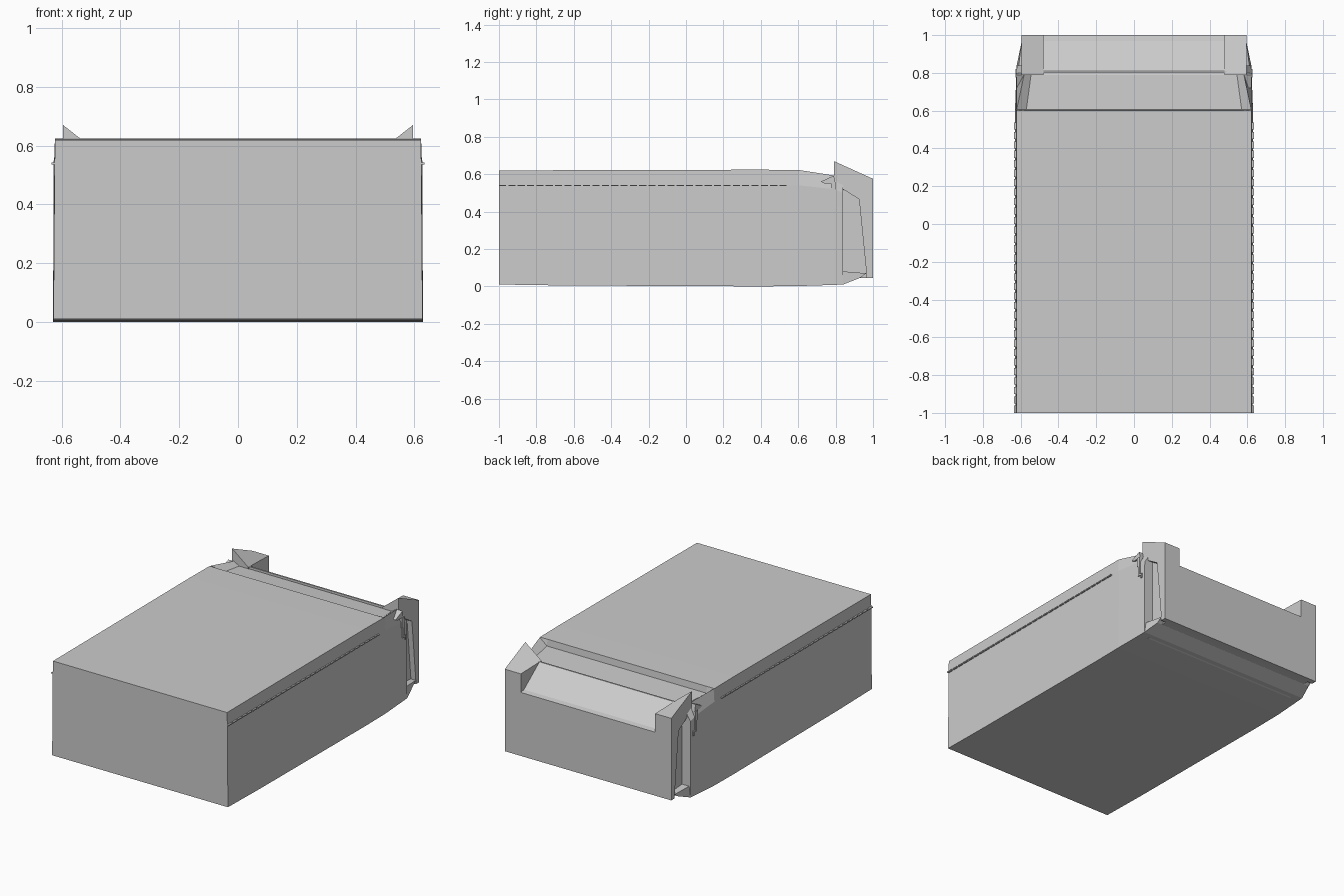
import bpy, bmesh

if "Cube" in bpy.data.objects:
    bpy.data.objects.remove(bpy.data.objects["Cube"])

def make(name, verts, faces):
    me = bpy.data.meshes.new(name)
    bm = bmesh.new()
    vs = [bm.verts.new(v) for v in verts]
    for f in faces:
        bm.faces.new([vs[i] for i in f])
    bmesh.ops.recalc_face_normals(bm, faces=bm.faces)
    bm.to_mesh(me)
    bm.free()
    ob = bpy.data.objects.new(name, me)
    bpy.context.collection.objects.link(ob)
    return ob

def loft(name, rings):
    n = len(rings[0])
    verts = [p for r in rings for p in r]
    faces = [list(range(n)), list(range(len(verts) - n, len(verts)))]
    for k in range(len(rings) - 1):
        for i in range(n):
            j = (i + 1) % n
            faces.append([k*n + i, k*n + j, k*n + n + j, k*n + n + i])
    return make(name, verts, faces)

def extrude_x(name, profile, x0, x1):
    return loft(name, [[(x, y, z) for y, z in profile] for x in (x0, x1)])

def mirror_x(ob):
    ob.modifiers.new("mirror", 'MIRROR').use_axis[0] = True

# Main body: half sections along y as bottom, side, rim and deck points
sections = [
    (-1.0, [(.628, .010), (.624, .54), (.622, .620), (.57, .620)]),
    (-.67, [(.629, .005), (.625, .54), (.622, .621), (.57, .621)]),
    (0.40, [(.630, .000), (.626, .54), (.623, .624), (.57, .624)]),
    (0.60, [(.630, .002), (.626, .54), (.623, .622), (.57, .622)]),
    (0.605, [(.630, .002), (.626, .54), (.621, .622), (.57, .580)]),
    (0.79, [(.623, .008), (.622, .52), (.582, .593), (.545, .570)]),
    (0.84, [(.621, .010), (.620, .50), (.575, .575), (.545, .550)]),
]
rings = []
for y, half in sections:
    right = [(x, y, z) for x, z in half]
    rings.append(right + [(-x, yy, z) for x, yy, z in reversed(right)])
loft("main_body", rings)

# Rear core with sloped apron
extrude_x("rear_core", [(.80, .58), (.81, .58), (.97, .46), (.998, .455), (.998, .046),
                        (.92, .045), (.80, .006)], -.56, .56)

# Rear plate and bottom lip
extrude_x("rear_plate", [(.925, .47), (.965, .462), (1, .455), (1, .045), (.965, .045), (.965, .07)],
          -.595, .595)
lip = [[(s*.621, .84, .01), (s*.595, .93, .045), (s*.595, .965, .07), (s*.61, .84, .08)] for s in (-1, 1)]
loft("bottom_lip", lip)

# Corner ears, rising outwards
ear = loft("corner_ear", [
    [(.48, .79, .58), (.48, 1, .575), (.48, 1, .42), (.48, .79, .53)],
    [(.595, .79, .67), (.595, 1, .575), (.595, 1, .42), (.595, .79, .55)]])
mirror_x(ear)

# Small side latches beside the ears
wedge = extrude_x("side_wedge", [(.72, .56), (.79, .592), (.80, .55), (.74, .55)], .58, .622)
mirror_x(wedge)
hook = extrude_x("side_hook", [(.775, .55), (.80, .55), (.80, .43), (.82, .43), (.82, .40),
                               (.81, .40), (.81, .42), (.785, .42), (.785, .49), (.775, .49)], .605, .628)
mirror_x(hook)

# Dashed side rails
verts, faces = [], []
for k in range(31):
    y = -1 + k * .05
    b = len(verts)
    verts += [(x, yy, z) for x in (.60, .635) for yy, z in
              ((y, .536), (y + .038, .536), (y + .038, .543), (y, .543))]
    faces += [[b + i for i in f] for f in ((0, 1, 2, 3), (4, 5, 6, 7), (0, 1, 5, 4),
                                           (1, 2, 6, 5), (2, 3, 7, 6), (3, 0, 4, 7))]
mirror_x(make("side_rail", verts, faces))
